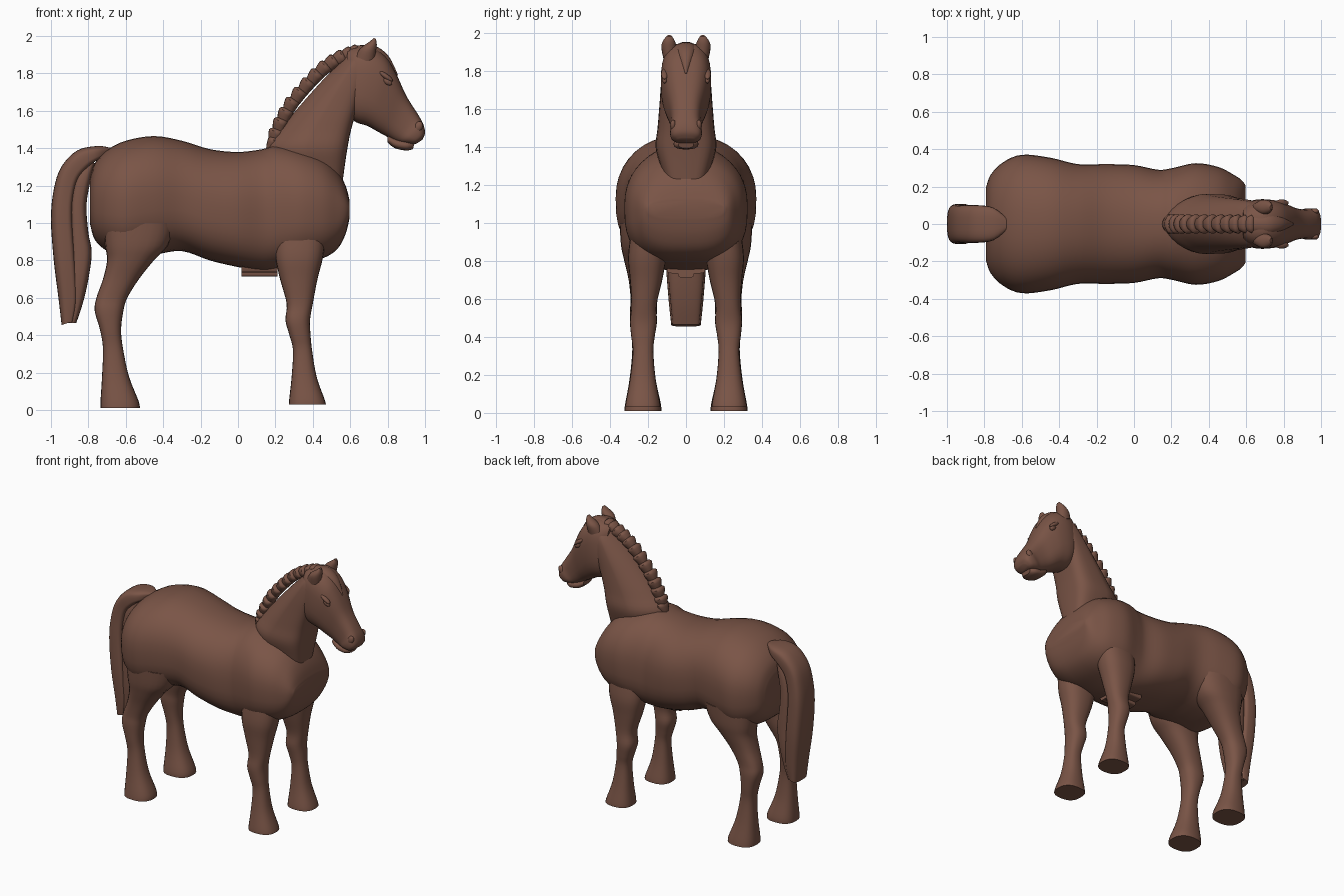
import bpy, bmesh, math
from mathutils import Vector

brown = bpy.data.materials.new("chestnut_brown")
brown.diffuse_color = (0.195, 0.09, 0.062, 1)


def spline(secs, steps):
    """Smoothly interpolate section values (Catmull-Rom)."""
    out = []
    for i in range(len(secs) - 1):
        p = [secs[max(0, min(len(secs) - 1, i + k))] for k in (-1, 0, 1, 2)]
        for s in range(steps):
            t = s / steps
            out.append([0.5 * (2 * b + (c - a) * t + (2 * a - 5 * b + 4 * c - d) * t * t
                               + (3 * b - a - 3 * c + d) * t ** 3) for a, b, c, d in zip(*p)])
    return out + [list(secs[-1])]


def loft(name, secs, na=2.2, nb=2.2, sides=32, steps=4, angle=40):
    """Skin sections (ax, az, bx, bz, y centre, half width).
    a and b are opposite points in the side plane; na and nb square off each half."""
    bm = bmesh.new()
    rings = []
    for ax, az, bx, bz, yc, w in spline(secs, steps):
        ring = []
        for i in range(sides):
            t = 2 * math.pi * i / sides
            c, s = math.cos(t), math.sin(t)
            n = na if c > 0 else nb
            u = math.copysign(abs(c) ** (2 / n), c)
            v = math.copysign(abs(s) ** (2 / n), s)
            f = (1 - u) / 2
            ring.append(bm.verts.new((ax + (bx - ax) * f, yc + w * v, az + (bz - az) * f)))
        rings.append(ring)
    for r, q in zip(rings, rings[1:]):
        for i in range(sides):
            j = (i + 1) % sides
            bm.faces.new((r[i], r[j], q[j], q[i]))
    bm.faces.new(rings[0])
    bm.faces.new(rings[-1])
    bmesh.ops.recalc_face_normals(bm, faces=bm.faces)
    return finish(name, bm, angle)


def finish(name, bm, angle=40):
    me = bpy.data.meshes.new(name)
    bm.to_mesh(me)
    bm.free()
    me.materials.append(brown)
    ob = bpy.data.objects.new(name, me)
    bpy.context.collection.objects.link(ob)
    bpy.ops.object.select_all(action='DESELECT')
    ob.select_set(True)
    bpy.context.view_layer.objects.active = ob
    bpy.ops.object.shade_smooth_by_angle(angle=math.radians(angle))
    return ob


def blob(name, loc, size, tilt=0):
    """Small ellipsoid, tilted in the side plane."""
    bm = bmesh.new()
    bmesh.ops.create_uvsphere(bm, u_segments=16, v_segments=10, radius=1)
    ob = finish(name, bm)
    ob.location, ob.scale, ob.rotation_euler = loc, size, (0, math.radians(tilt), 0)
    return ob


# Barrel, rump and chest: x, top, bottom, half width
body = [(-.79, 1.24, .99, .20), (-.765, 1.32, .91, .265), (-.70, 1.39, .85, .33),
        (-.60, 1.44, .81, .37), (-.45, 1.465, .83, .355), (-.30, 1.44, .85, .32),
        (-.15, 1.395, .80, .32), (0, 1.38, .765, .315), (.13, 1.395, .745, .29),
        (.21, 1.415, .755, .30), (.33, 1.395, .78, .325), (.45, 1.35, .81, .305),
        (.53, 1.28, .86, .265), (.575, 1.20, .94, .235), (.597, 1.12, 1.03, .205)]
loft("body", [(x, t, x, b, 0, w) for x, t, b, w in body], 2.25, 2.8, 40)

# Neck: height, back x, front x, half width
neck = [(1.20, .28, .557, .10), (1.30, .20, .57, .135), (1.40, .155, .585, .16),
        (1.50, .225, .605, .15), (1.62, .325, .64, .14), (1.75, .44, .68, .13),
        (1.85, .535, .70, .115), (1.91, .59, .70, .08)]
loft("neck", [(a, z, b, z, 0, w) for z, a, b, w in neck], 1.6, 4)

# Head from poll to muzzle
loft("head", [(.585, 1.925, .575, 1.65, 0, .085), (.63, 1.94, .59, 1.58, 0, .118),
              (.71, 1.945, .63, 1.54, 0, .132), (.79, 1.89, .69, 1.52, 0, .128),
              (.845, 1.80, .745, 1.49, 0, .11), (.90, 1.68, .80, 1.46, 0, .086),
              (.96, 1.585, .845, 1.435, 0, .078), (.99, 1.53, .885, 1.425, 0, .084),
              (1.0, 1.48, .93, 1.42, 0, .074), (.985, 1.445, .955, 1.425, 0, .045)], 2.8, 2.6)
loft("lower_lip", [(.80, 1.47, .80, 1.43, 0, .05), (.85, 1.45, .84, 1.40, 0, .062),
                   (.91, 1.44, .90, 1.388, 0, .064), (.945, 1.43, .935, 1.395, 0, .04)], 2.5, 2.5, 20)

# Braided mane: overlapping tufts along the crest
crest = spline([(.165, 1.43), (.205, 1.53), (.265, 1.64), (.35, 1.745),
                (.44, 1.835), (.53, 1.895), (.61, 1.925)], 2)
for i, (x, z) in enumerate(crest):
    x2, z2 = crest[min(i + 1, len(crest) - 1)]
    x1, z1 = crest[max(i - 1, 0)]
    d = Vector((x2 - x1, z2 - z1)).normalized()
    nx, nz = -d.y, d.x
    out = .024 if i else .012

    def row(k, h, w):
        cx, cz = x + d.x * k, z + d.y * k
        return (cx + nx * h, cz + nz * h, cx - nx * .055, cz - nz * .055, 0, w)
    loft("mane_tuft", [row(-.035, out * .2, .028), row(-.01, out * .7, .04),
                       row(.022, out, .052), row(.036, out * .4, .036)], 2.4, 2.4, 16, 2, 50)
loft("forelock", [(.64, 1.95, .64, 1.88, 0, .05), (.73, 1.948, .70, 1.88, 0, .055),
                  (.805, 1.893, .76, 1.85, 0, .04), (.856, 1.79, .83, 1.78, 0, .006)], 2, 2, 16)

# Tail: outer band and recessed inner strand
loft("tail", [(-.67, 1.40, -.68, 1.37, 0, .025), (-.75, 1.412, -.745, 1.34, 0, .085),
              (-.86, 1.388, -.80, 1.30, 0, .10), (-.945, 1.30, -.855, 1.235, 0, .10),
              (-.985, 1.18, -.88, 1.14, 0, .102), (-1.0, 1.02, -.885, 1.02, 0, .106),
              (-.985, .80, -.87, .80, 0, .106), (-.96, .60, -.86, .60, 0, .092),
              (-.943, .455, -.88, .475, 0, .078)], 3, 5)
loft("tail_inner", [(-.80, 1.34, -.765, 1.32, 0, .06), (-.87, 1.25, -.785, 1.24, 0, .085),
                    (-.90, 1.10, -.81, 1.10, 0, .092), (-.90, .95, -.80, .95, 0, .095),
                    (-.90, .84, -.782, .84, 0, .095), (-.90, .70, -.80, .70, 0, .092),
                    (-.90, .57, -.83, .57, 0, .08), (-.91, .465, -.865, .465, 0, .07)], 3, 3)

# Leg sections: height, back x, front x, inner y, outer y
front = [(.03, .272, .47, .135, .32), (.06, .274, .462, .138, .317), (.18, .287, .42, .16, .295),
         (.32, .294, .396, .172, .28), (.40, .275, .388, .165, .288), (.48, .254, .385, .153, .295),
         (.57, .26, .40, .155, .287), (.70, .225, .425, .125, .295), (.82, .20, .455, .105, .305),
         (.95, .20, .47, .10, .29)]
hind = [(.01, -.735, -.525, .13, .325), (.05, -.735, -.532, .133, .32), (.18, -.727, -.583, .16, .297),
        (.33, -.722, -.615, .172, .283), (.43, -.738, -.625, .165, .29), (.53, -.766, -.613, .153, .295),
        (.60, -.757, -.592, .15, .292), (.70, -.722, -.53, .13, .302), (.80, -.70, -.45, .115, .325),
        (.88, -.71, -.375, .10, .342), (1.0, -.72, -.33, .10, .35)]

for side, tag in ((-1, "right"), (1, "left")):
    for name, secs in (("front_leg", front), ("hind_leg", hind)):
        loft(f"{name}_{tag}", [(a, z, b, z, side * (i + o) / 2, (o - i) / 2)
                               for z, a, b, i, o in secs], 2.6, 2.4, 24)
    # Ears, brows, eyes and nostrils
    loft(f"ear_{tag}", [(.63, 1.89, .725, 1.85, side * .085, .035),
                        (.655, 1.935, .738, 1.92, side * .09, .04),
                        (.70, 1.968, .742, 1.955, side * .09, .03),
                        (.728, 1.99, .738, 1.983, side * .088, .012)], 2, 2, 16)
    blob(f"brow_{tag}", (.79, side * .113, 1.785), (.045, .018, .014), 35)
    blob(f"eye_{tag}", (.80, side * .112, 1.757), (.028, .014, .017), 35)
    blob(f"nostril_{tag}", (.965, side * .068, 1.515), (.022, .016, .03), 25)

# Belly girth plate and peg
loft("belly_plate", [(.02, .80, .02, .735, 0, .10), (.21, .80, .21, .735, 0, .10)], 8, 8, 24, 1)
loft("belly_peg", [(.02, .76, .02, .713, 0, .042), (.21, .76, .21, .713, 0, .042)], 5, 5, 24, 1)
